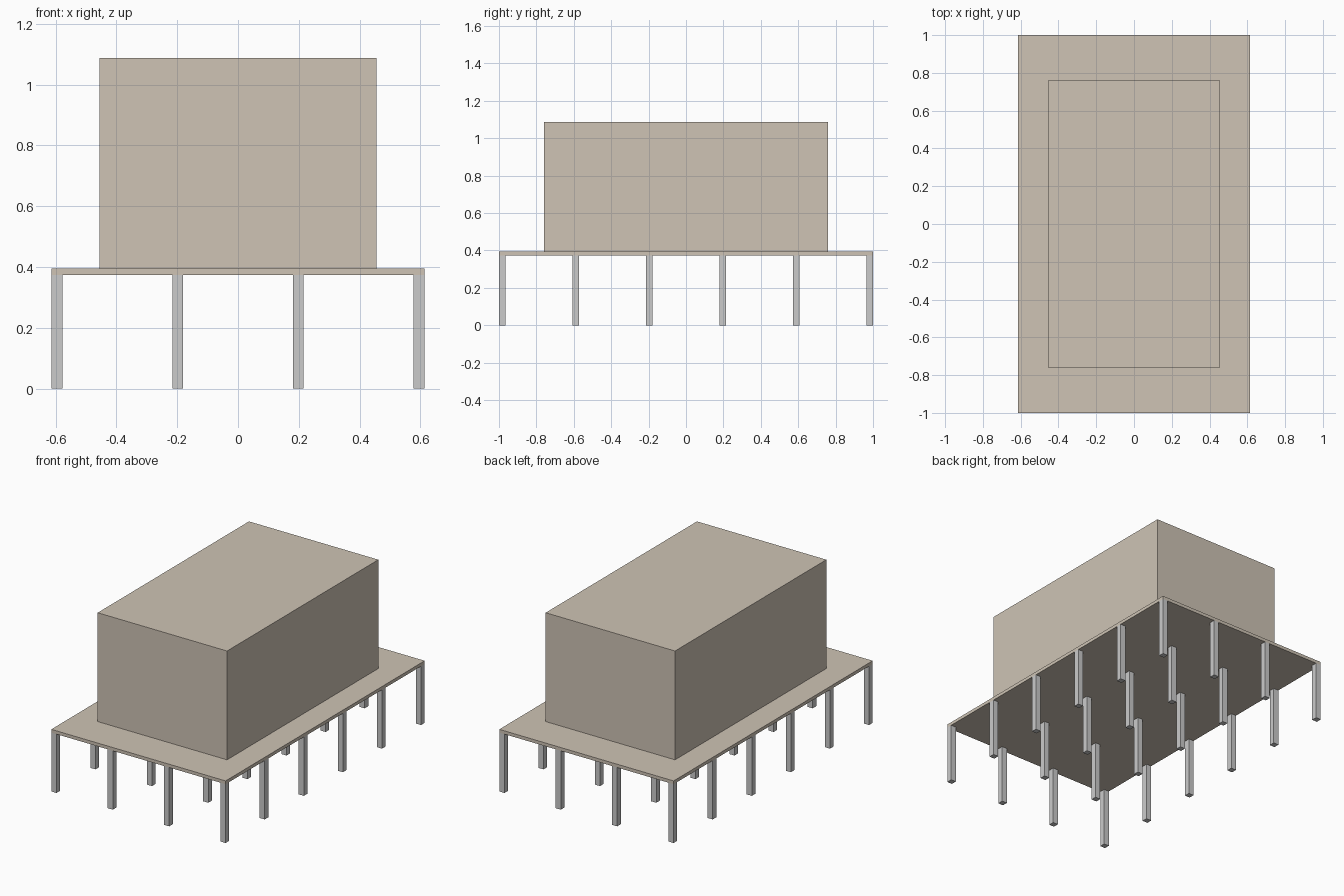
import bpy

if "Cube" in bpy.data.objects:
    bpy.data.objects.remove(bpy.data.objects["Cube"])


def material(name, color):
    mat = bpy.data.materials.new(name)
    mat.diffuse_color = color
    mat.use_nodes = True
    mat.node_tree.nodes["Principled BSDF"].inputs["Base Color"].default_value = mat.diffuse_color
    return mat


def box(name, center, size, mat=None):
    bpy.ops.mesh.primitive_cube_add(size=1, location=center)
    obj = bpy.context.object
    obj.name = name
    obj.scale = size
    bpy.ops.object.transform_apply(location=False, rotation=False, scale=True)
    if mat:
        obj.data.materials.append(mat)
    return obj


timber = material("timber", (0.62, 0.55, 0.46, 1))

DECK_BOTTOM, DECK_TOP, ROOF = 0.374, 0.395, 1.087

# Thin platform
box("platform", (0, 0, (DECK_BOTTOM + DECK_TOP) / 2),
    (1.226, 2.0, DECK_TOP - DECK_BOTTOM), timber)

# Plain block standing on the platform
box("building_block", (0, 0, (DECK_TOP + ROOF) / 2),
    (0.91, 1.52, ROOF - DECK_TOP), timber)

# Grid of square stilts, 4 across and 6 deep
LEG = 0.036
for i in range(4):
    for j in range(6):
        x = (i / 3 - 0.5) * (1.226 - LEG)
        y = (j / 5 - 0.5) * (2.0 - LEG)
        box(f"stilt_{i + 1}_{j + 1}", (x, y, DECK_BOTTOM / 2),
            (LEG, LEG, DECK_BOTTOM))
